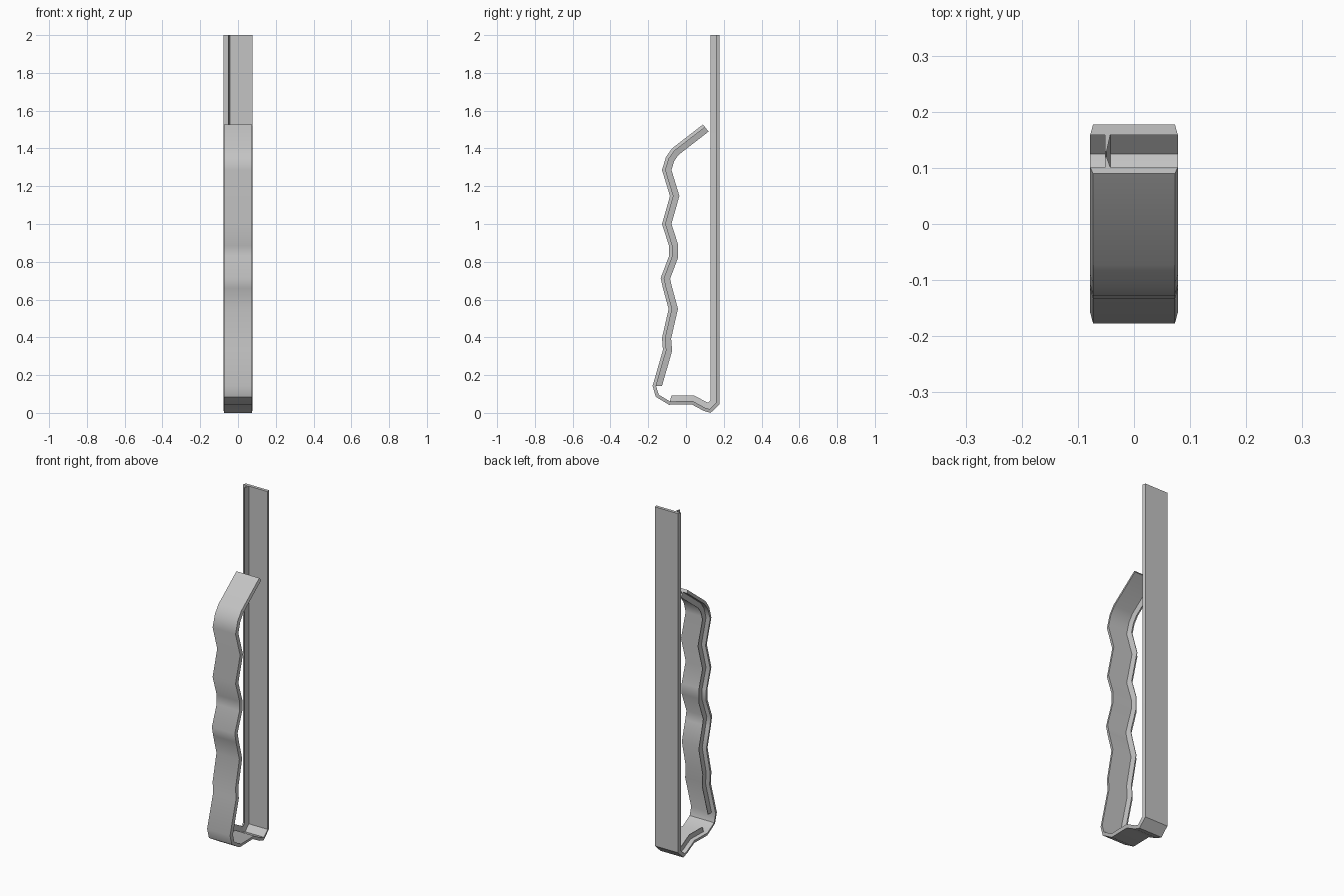
import bpy, bmesh, math
from mathutils import Vector

cube = bpy.data.objects.get("Cube")
if cube:
    bpy.data.objects.remove(cube, do_unlink=True)

grey = bpy.data.materials.new("metal grey")
grey.use_nodes = True
colour = (0.55, 0.55, 0.55, 1)
grey.diffuse_color = colour
grey.node_tree.nodes["Principled BSDF"].inputs["Base Color"].default_value = colour

# Outer side line of the bent strip (y, z): grip tip, down the grip, along the foot, up the blade
path = [Vector(p) for p in (
    (.09, 1.527), (-.074, 1.40), (-.106, 1.355), (-.127, 1.286), (-.085, 1.148),
    (-.127, 1.0), (-.09, .884), (-.09, .83), (-.134, .714), (-.122, .66), (-.092, .55),
    (-.127, .397), (-.122, .333), (-.177, .143), (-.16, .085), (-.09, .043),
    (.03, .045), (.095, .01), (.13, 0), (.177, .045), (.177, 2))]
GRIP_END, FOOT_START = 13, 15


def inward(i):
    """Mitred inward direction at a path point."""
    normals = []
    for a, b in ((i - 1, i), (i, i + 1)):
        if a >= 0 and b < len(path):
            d = (path[b] - path[a]).normalized()
            normals.append(Vector((-d.y, d.x)))
    n = sum(normals, Vector((0, 0))).normalized()
    return n / n.dot(normals[0])


def sweep(name, profile, first, last):
    """Sweep a closed (x, depth) profile along part of the path."""
    bm = bmesh.new()
    rings = []
    for i in range(first, last + 1):
        n = inward(i)
        ring = []
        for x, depth in profile:
            p = path[i] + n * depth
            ring.append(bm.verts.new((x, p.x, p.y)))
        rings.append(ring)
    count = len(profile)
    for a, b in zip(rings, rings[1:]):
        for k in range(count):
            m = (k + 1) % count
            bm.faces.new((a[k], a[m], b[m], b[k]))
    bm.faces.new(rings[0])
    bm.faces.new(rings[-1])
    bmesh.ops.recalc_face_normals(bm, faces=bm.faces)
    mesh = bpy.data.meshes.new(name)
    bm.to_mesh(mesh)
    bm.free()
    mesh.materials.append(grey)
    obj = bpy.data.objects.new(name, mesh)
    bpy.context.collection.objects.link(obj)
    bpy.ops.object.select_all(action='DESELECT')
    obj.select_set(True)
    bpy.context.view_layer.objects.active = obj
    bpy.ops.object.shade_smooth_by_angle(angle=math.radians(40))


# Flat strip with slanted side edges
strip = [(-.073, 0), (.073, 0), (.078, .018), (-.078, .018)]
sweep("bent_strip", strip, 0, len(path) - 1)

# Thin stiffening rib on the inside, broken at the front bend
rib = [(-.052, .017), (-.042, .017), (-.049, .048), (-.052, .048)]
sweep("grip_rib", rib, 0, GRIP_END)
sweep("foot_and_blade_rib", rib, FOOT_START, len(path) - 1)
